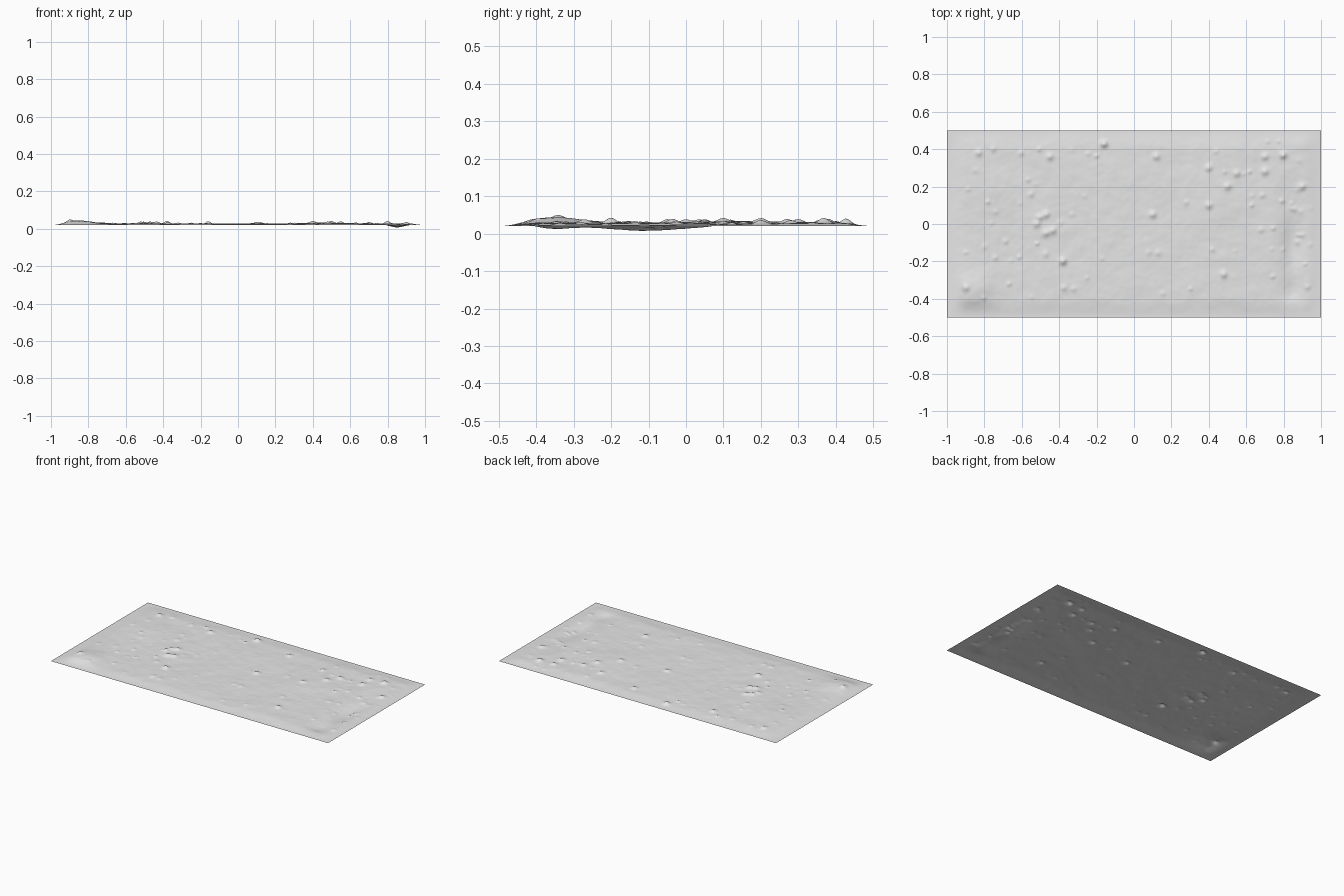
import bpy, bmesh, math, random
from mathutils import noise, Vector

old = bpy.data.objects.get("Cube")
if old:
    bpy.data.objects.remove(old, do_unlink=True)

random.seed(4)
rim_height = 0.02
stone_height = 0.01

# Broad swells and hollows: centre, radii and height
swells = [
    (-0.85, -0.35, 0.1, 0.1, stone_height * 1.5),
    (-0.8, 0.2, 0.15, 0.15, stone_height / 2),
    (0.45, 0.1, 0.15, 0.2, stone_height / 2),
    (0.85, -0.1, 0.06, 0.2, -stone_height * 2),
    (0.85, -0.35, 0.06, 0.06, -stone_height),
]

# Distinct stones: centre and relative height
stones = [
    (-0.16, 0.43, 2), (-0.38, -0.2, 1.5), (-0.45, 0.36, 1), (0.12, 0.36, 1),
    (0.7, 0.36, 1), (0.8, 0.37, 1), (0.7, 0.28, 1), (0.55, 0.27, 1),
    (0.4, 0.3, 1), (-0.83, 0.38, 1), (-0.9, -0.34, 1), (0.48, -0.27, 1),
    (0.4, 0.1, 1), (0.5, 0.2, 1), (0.9, 0.2, 1), (0.1, 0.05, 1),
]
bumps = [(x, y, 0.018, h * stone_height) for x, y, h in stones]

# Broken ring of stones left of the middle
ring_radius = 0.05
for turn in (2, 3, 4, 6, 7):
    angle = turn * math.pi / 4
    bumps.append((-0.47 + ring_radius * math.cos(angle),
                  ring_radius * math.sin(angle), 0.018, stone_height))

# Scattered pebbles, thicker toward both ends
for pebble in range(70):
    side = random.choice((-1, 1))
    reach = math.sqrt(random.random())
    bumps.append((side * reach * 0.95, random.uniform(-0.4, 0.45),
                  random.uniform(0.01, 0.016),
                  stone_height * random.uniform(0.2, 0.6)))


def smooth(value):
    """Ease from zero to one."""
    value = max(0, min(1, value))
    return value * value * (3 - 2 * value)


def mound(x, y, centre_x, centre_y, radius_x, radius_y, height):
    """Rounded rise (or hollow, if the height is negative)."""
    spread = ((x - centre_x) / radius_x) ** 2 + ((y - centre_y) / radius_y) ** 2
    return height * math.exp(-spread) if spread < 8 else 0


def ripple(x, y, frequency, amplitude):
    """Fine unevenness of the ground."""
    return amplitude * noise.noise(Vector((x * frequency, y * frequency, frequency)))


def ground_height(x, y):
    """Height of the uneven ground, easing to a level border."""
    relief = 0.007
    for swell in swells:
        relief += mound(x, y, *swell)
    for centre_x, centre_y, radius, height in bumps:
        relief += mound(x, y, centre_x, centre_y, radius, radius, height)
    relief += ripple(x, y, 5.3, 0.0025)
    relief += ripple(x, y, 14.1, 0.0018)
    relief += ripple(x, y, 35.7, 0.0007)
    border = smooth((1 - abs(x)) * 10) * smooth((0.5 - abs(y)) * 10)
    return max(0, rim_height + relief * border)


# Ground sheet
bm = bmesh.new()
bmesh.ops.create_grid(bm, x_segments=320, y_segments=160, size=1)
for vert in bm.verts:
    vert.co.y /= 2
    vert.co.z = ground_height(vert.co.x, vert.co.y)
for face in bm.faces:
    face.smooth = True
mesh = bpy.data.meshes.new("ground_sheet")
bm.to_mesh(mesh)
bm.free()

# Plain grey ground
colour = (0.8, 0.8, 0.8, 1)
grey = bpy.data.materials.new("light_grey")
grey.use_nodes = True
grey.diffuse_color = colour
grey.node_tree.nodes["Principled BSDF"].inputs["Base Color"].default_value = colour
mesh.materials.append(grey)

ground = bpy.data.objects.new("ground_sheet", mesh)
bpy.context.collection.objects.link(ground)
